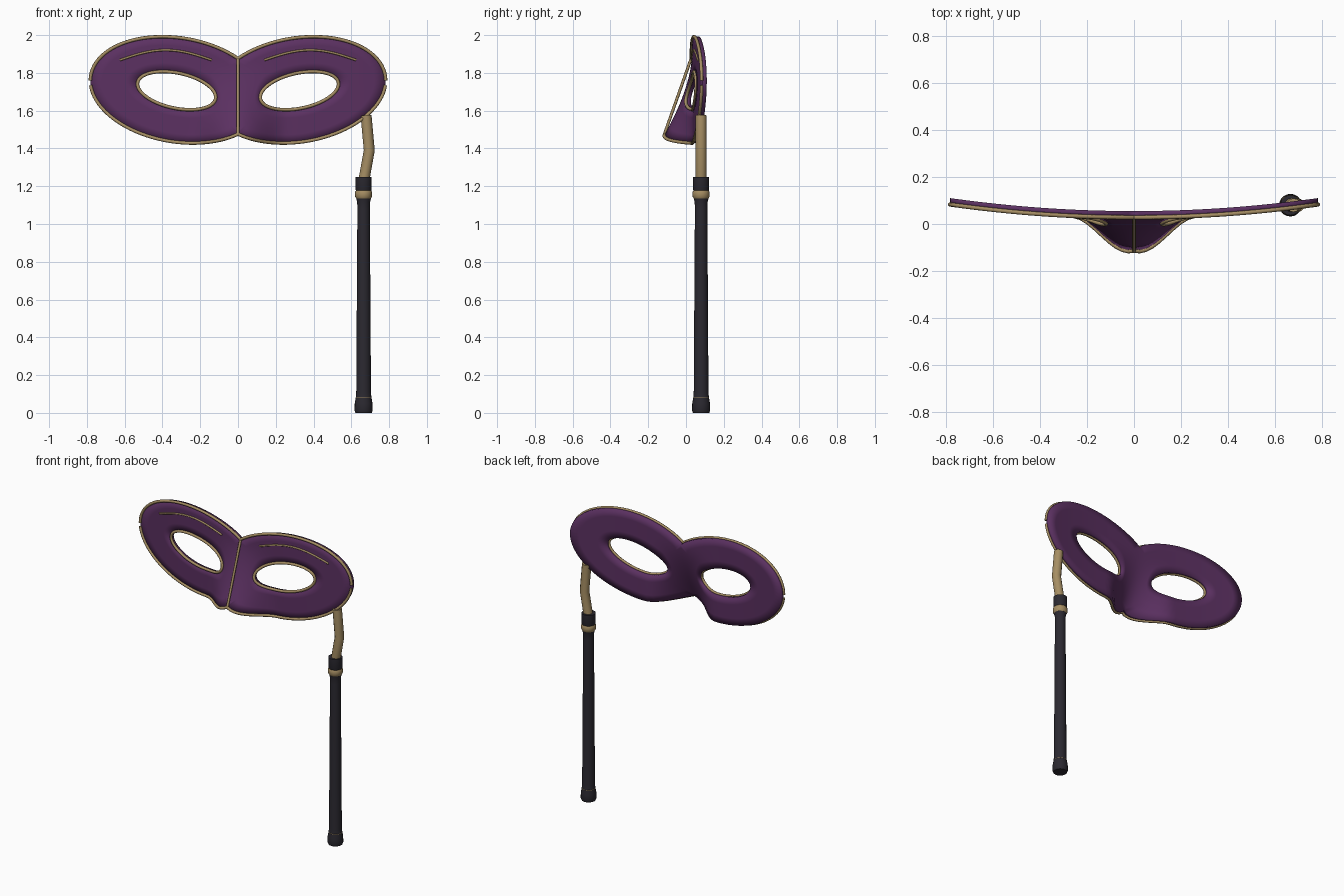
import bpy
from math import sin, cos, pi, radians, acos

if "Cube" in bpy.data.objects:
    bpy.data.objects.remove(bpy.data.objects["Cube"])


def material(name, rgb):
    m = bpy.data.materials.new(name)
    m.diffuse_color = (*rgb, 1)
    m.use_nodes = True
    m.node_tree.nodes["Principled BSDF"].inputs["Base Color"].default_value = m.diffuse_color
    return m


PURPLE = material("purple", (0.105, 0.03, 0.12))
GOLD = material("gold", (0.38, 0.27, 0.125))
DARK = material("dark", (0.024, 0.022, 0.03))


def outer(a):
    return 0.32 + 0.462 * cos(a), 1.71 + 0.049 * cos(a) + 0.2777 * sin(a)


def eye(a):
    return 0.325 + 0.207 * cos(a), 1.706 + 0.035 * cos(a) + 0.0947 * sin(a)


def front_y(x, z):
    # gentle wrap around the face plus the nose bulge
    t = max(0.0, (1.88 - z) / 0.41)
    u = min(1.0, abs(x) / 0.26)
    return 0.03 + 0.09 * x * x - 0.145 * t ** 1.6 * (1 - 3 * u * u + 2 * u ** 3)


def mesh_object(name, verts, faces, mat):
    me = bpy.data.meshes.new(name)
    me.from_pydata(verts, [], faces)
    me.materials.append(mat)
    ob = bpy.data.objects.new(name, me)
    bpy.context.collection.objects.link(ob)
    bpy.ops.object.select_all(action='DESELECT')
    bpy.context.view_layer.objects.active = ob
    ob.select_set(True)
    return ob


def tube(name, pts, r, mat=GOLD, cyclic=False, res=2):
    cu = bpy.data.curves.new(name, 'CURVE')
    cu.dimensions = '3D'
    cu.bevel_depth = r
    cu.bevel_resolution = res
    cu.use_fill_caps = True
    sp = cu.splines.new('POLY')
    sp.points.add(len(pts) - 1)
    for p, co in zip(sp.points, pts):
        p.co = (*co, 1)
    sp.use_cyclic_u = cyclic
    cu.materials.append(mat)
    ob = bpy.data.objects.new(name, cu)
    bpy.context.collection.objects.link(ob)
    bpy.ops.object.select_all(action='DESELECT')
    bpy.context.view_layer.objects.active = ob
    ob.select_set(True)
    bpy.ops.object.convert(target='MESH')
    bpy.ops.object.shade_smooth_by_angle(angle=radians(50))


def lathe(name, profile, mat, cx=0.665, cy=0.08, n=20):
    verts = [(cx + r * cos(2 * pi * i / n), cy + r * sin(2 * pi * i / n), z)
             for r, z in profile for i in range(n)]
    faces = [(k * n + i, k * n + (i + 1) % n, (k + 1) * n + (i + 1) % n, (k + 1) * n + i)
             for k in range(len(profile) - 1) for i in range(n)]
    faces += [tuple(reversed(range(n))), tuple(range(len(verts) - n, len(verts)))]
    mesh_object(name, verts, faces, mat)
    bpy.ops.object.shade_smooth_by_angle(angle=radians(35))


# mask sheet: closed band around one eye, cut at the centre line and mirrored
N, RADIAL, THICK = 72, 4, 0.025
verts, faces = [], []
section = [(k / RADIAL, 0) for k in range(RADIAL + 1)]
section += [(k / RADIAL, THICK) for k in range(RADIAL, -1, -1)]
S = len(section)
for i in range(N):
    a = 2 * pi * i / N
    (ex, ez), (ox, oz) = eye(a), outer(a)
    ox = max(ox, 0.0)
    for f, d in section:
        x, z = ex + (ox - ex) * f, ez + (oz - ez) * f
        verts.append((x, front_y(x, z) + d, z))
for i in range(N):
    for k in range(S):
        q = [i * S + k, i * S + (k + 1) % S, (i + 1) % N * S + (k + 1) % S, (i + 1) % N * S + k]
        if any(verts[v][0] > 1e-6 for v in q):
            faces.append(q)
mask = mesh_object("mask", verts, faces, PURPLE)
bpy.ops.object.mode_set(mode='EDIT')
bpy.ops.mesh.select_all(action='SELECT')
bpy.ops.mesh.normals_make_consistent(inside=False)
bpy.ops.object.mode_set(mode='OBJECT')
bpy.ops.object.shade_smooth()
mirror = mask.modifiers.new("mirror", 'MIRROR')
mirror.merge_threshold = 0.0005

# gold trims on both halves
cut = acos(-0.32 / 0.462)


def arc(fn, a0, a1, n, s):
    pts = [fn(a0 + (a1 - a0) * i / n) for i in range(n + 1)]
    return [(s * x, front_y(x, z) - 0.002, z) for x, z in pts]


def brow(t):
    return 0.14 + 0.485 * t, 1.868 + 0.053 * sin(pi * t)


for s, side in ((1, "right"), (-1, "left")):
    tube(f"{side}_upper_edge_trim", arc(outer, 0, cut, 32, s), 0.009)
    tube(f"{side}_lower_edge_trim", arc(outer, 2 * pi - cut, 2 * pi - 0.087, 32, s), 0.009)
    tube(f"{side}_eye_trim", arc(eye, 0, 2 * pi, 48, s)[:-1], 0.009, cyclic=True)
    tube(f"{side}_brow_line", arc(brow, 0, 1, 20, s), 0.006)

# straight centre seam
tube("centre_seam", [(0, front_y(0, z) - 0.002, z) for z in (1.878, 1.474)], 0.008)

# handle
tube("handle_stem", [(0.668, 0.08, 1.24), (0.695, 0.08, 1.39), (0.678, 0.08, 1.575)], 0.029, res=4)
lathe("handle_grip", [(0.043, 0), (0.048, 0.012), (0.047, 0.05), (0.041, 0.085), (0.039, 0.11),
                      (0.033, 1.08), (0.034, 1.115), (0.04, 1.14)], DARK)
lathe("pommel_ring", [(0.04, 0.077), (0.0425, 0.079), (0.0425, 0.081), (0.04, 0.083)], GOLD)
lathe("handle_ring", [(0.039, 1.135), (0.045, 1.145), (0.045, 1.17), (0.039, 1.18)], GOLD)
lathe("handle_collar", [(0.04, 1.175), (0.043, 1.182), (0.043, 1.25)], DARK)
